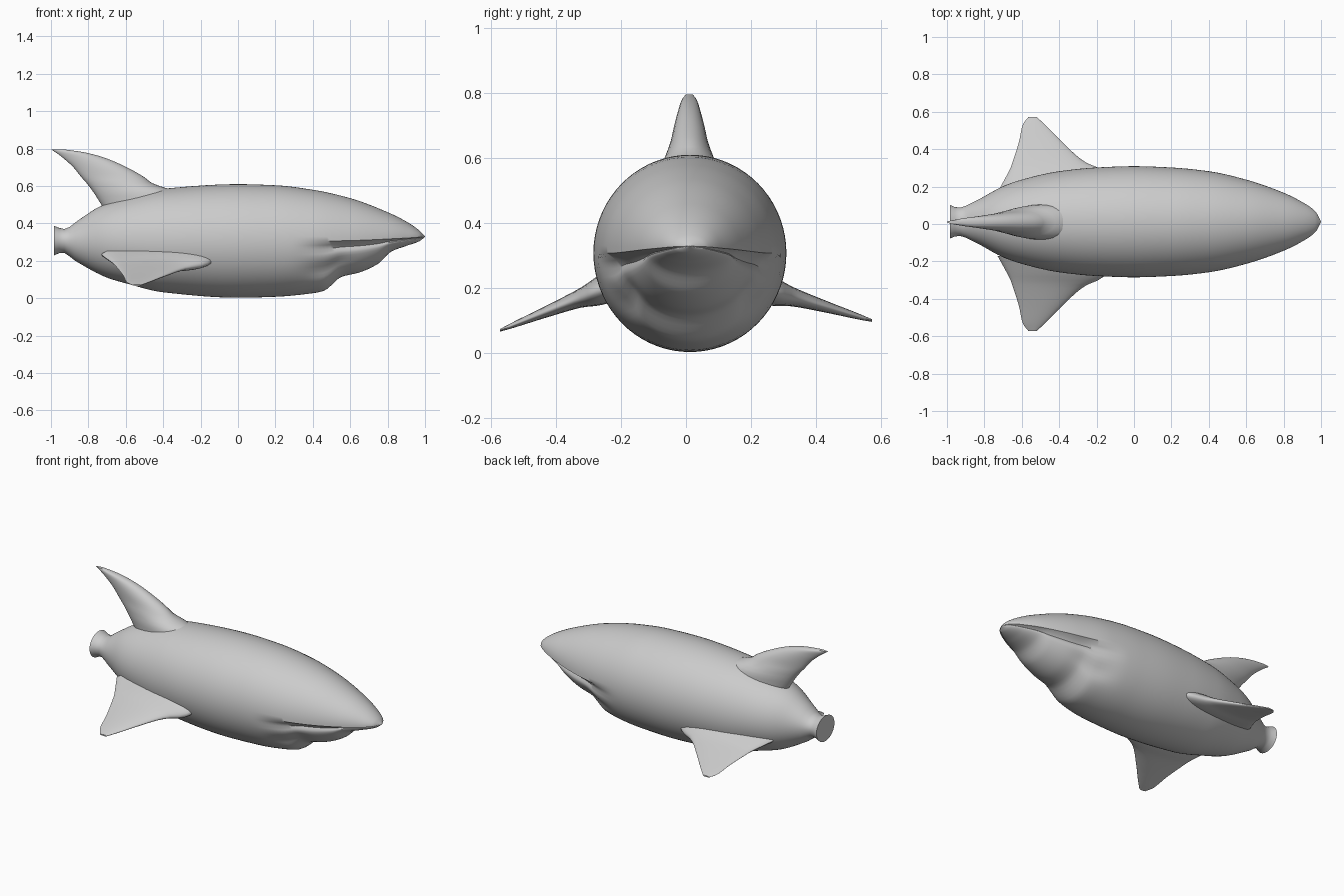
import bpy
import bmesh
from math import sin, cos, pi, exp
from mathutils import Vector

cube = bpy.data.objects.get("Cube")
if cube:
    bpy.data.objects.remove(cube, do_unlink=True)

grey = bpy.data.materials.new("light grey")
grey.use_nodes = True
tone = (0.6, 0.6, 0.6, 1)
grey.diffuse_color = tone
grey.node_tree.nodes["Principled BSDF"].inputs["Base Color"].default_value = tone


def smoothstep(a, b, x):
    t = min(1, max(0, (x - a) / (b - a)))
    return t * t * (3 - 2 * t)


def curve(points, x):
    """Smooth interpolation through (position, value) points."""
    n = len(points)

    def slope(i):
        if i == 0 or i == n - 1:
            j = min(max(i, 1), n - 1)
            return (points[j][1] - points[j - 1][1]) / (points[j][0] - points[j - 1][0])
        a = (points[i][1] - points[i - 1][1]) / (points[i][0] - points[i - 1][0])
        b = (points[i + 1][1] - points[i][1]) / (points[i + 1][0] - points[i][0])
        return 0 if a * b <= 0 else 2 * a * b / (a + b)

    i = 0
    while i < n - 2 and x > points[i + 1][0]:
        i += 1
    (x0, y0), (x1, y1) = points[i], points[i + 1]
    h = x1 - x0
    t = min(1, max(0, (x - x0) / h))
    return (y0 * (1 + 2 * t) * (1 - t) ** 2 + slope(i) * h * t * (1 - t) ** 2
            + y1 * t * t * (3 - 2 * t) + slope(i + 1) * h * t * t * (t - 1))


def loft(name, rings):
    """Skin a list of closed rings and cap both ends."""
    bm = bmesh.new()
    loops = [[bm.verts.new(p) for p in ring] for ring in rings]
    n = len(loops[0])
    for a, b in zip(loops, loops[1:]):
        for i in range(n):
            j = (i + 1) % n
            bm.faces.new((a[i], a[j], b[j], b[i]))
    bm.faces.new(loops[0])
    bm.faces.new(loops[-1])
    bmesh.ops.recalc_face_normals(bm, faces=bm.faces)
    mesh = bpy.data.meshes.new(name)
    bm.to_mesh(mesh)
    bm.free()
    mesh.materials.append(grey)
    obj = bpy.data.objects.new(name, mesh)
    bpy.context.collection.objects.link(obj)
    bpy.ops.object.select_all(action="DESELECT")
    obj.select_set(True)
    bpy.context.view_layer.objects.active = obj
    bpy.ops.object.shade_smooth_by_angle(angle=0.8)
    return obj


# Hull: top line, keel line and half width along the length
TOP = [(-.985, .388), (-.93, .37), (-.85, .42), (-.74, .49), (-.6, .54), (-.4, .585),
       (0, .61), (.2, .604), (.4, .58), (.6, .535), (.8, .46), (.9, .41), (.97, .362), (1, .33)]
KEEL = [(-.985, .228), (-.94, .245), (-.87, .2), (-.7, .11), (-.6, .08), (-.4, .032),
        (0, .003), (.2, .008), (.4, .027), (.46, .04), (.5, .07), (.55, .113), (.65, .138),
        (.75, .185), (.82, .25), (.9, .28), (.97, .305), (1, .328)]
WIDTH = [(-.985, .09), (-.94, .075), (-.85, .11), (-.7, .19), (-.6, .225), (-.4, .27),
         (-.2, .29), (0, .297), (.2, .29), (.4, .27), (.6, .225), (.8, .155), (.9, .105),
         (.97, .055), (1, .002)]
LIP = [(-.985, .31), (.5, .307), (.9, .322), (1, .329)]


def hull_ring(x, sides=72):
    top, keel, width, lip = (curve(c, x) for c in (TOP, KEEL, WIDTH, LIP))
    mouth = smoothstep(.28, .6, x)
    ring = []
    for i in range(sides):
        a = 2 * pi * i / sides
        y, z = width * cos(a), lip + (top - lip) * sin(a)
        s = -sin(a)
        if s > 0:
            z = lip - (lip - keel) * s
            # Recessed mouth line, narrower jaw and hollow behind the jaw
            groove = exp(-((s - .14) / .1) ** 2)
            hollow = exp(-((x - .47) / .1) ** 2 - ((s - .58) / .16) ** 2)
            y *= 1 - mouth * (.1 * smoothstep(0, .15, s) + .09 * groove) - .1 * hollow
        ring.append((x, y + .012, z))
    return ring


stations = [-.985 + 1.985 * sin(pi / 2 * i / 110) for i in range(111)]
loft("hull", [hull_ring(x) for x in stations])


# Fins: each section is (distance out, leading x, trailing x, half thickness)
def fin(name, sections, place, steps=28, sides=32):
    lines = [[(s[0], s[k]) for s in sections] for k in (1, 2, 3)]
    first, last = sections[0][0], sections[-1][0]
    rings = []
    for i in range(steps + 1):
        d = first + (last - first) * sin(pi / 2 * i / steps)
        lead, trail, thick = (curve(line, d) for line in lines)
        ring = []
        for j in range(sides):
            a = 2 * pi * j / sides
            x = lead + (trail - lead) * (1 - cos(a)) / 2
            ring.append(place(x, d, thick * sin(a) * (1 + .25 * cos(a))))
        rings.append(ring)
    return loft(name, rings)


DORSAL = [(.45, -.26, -.7, .1), (.57, -.34, -.775, .088), (.59, -.385, -.79, .078),
          (.61, -.45, -.805, .07), (.65, -.505, -.84, .056), (.7, -.595, -.88, .045),
          (.75, -.71, -.935, .032), (.78, -.82, -.975, .022), (.796, -.93, -1, .01)]
fin("top_fin", DORSAL, lambda x, d, t: Vector((x, t + .01, d)))

SIDE = [(.17, -.1, -.73, .06), (.27, -.15, -.675, .045), (.3, -.19, -.66, .036),
        (.33, -.26, -.65, .029), (.44, -.385, -.615, .017), (.53, -.475, -.595, .009),
        (.572, -.52, -.565, .004)]
for label, side, tip in (("back", 1, .1), ("front", -1, .07)):
    def place(x, d, t, side=side, tip=tip):
        z = .188 + (tip - .188) * (d - .28) / .292
        return Vector((x, side * d, z + t))
    fin(label + "_side_fin", SIDE, place)
